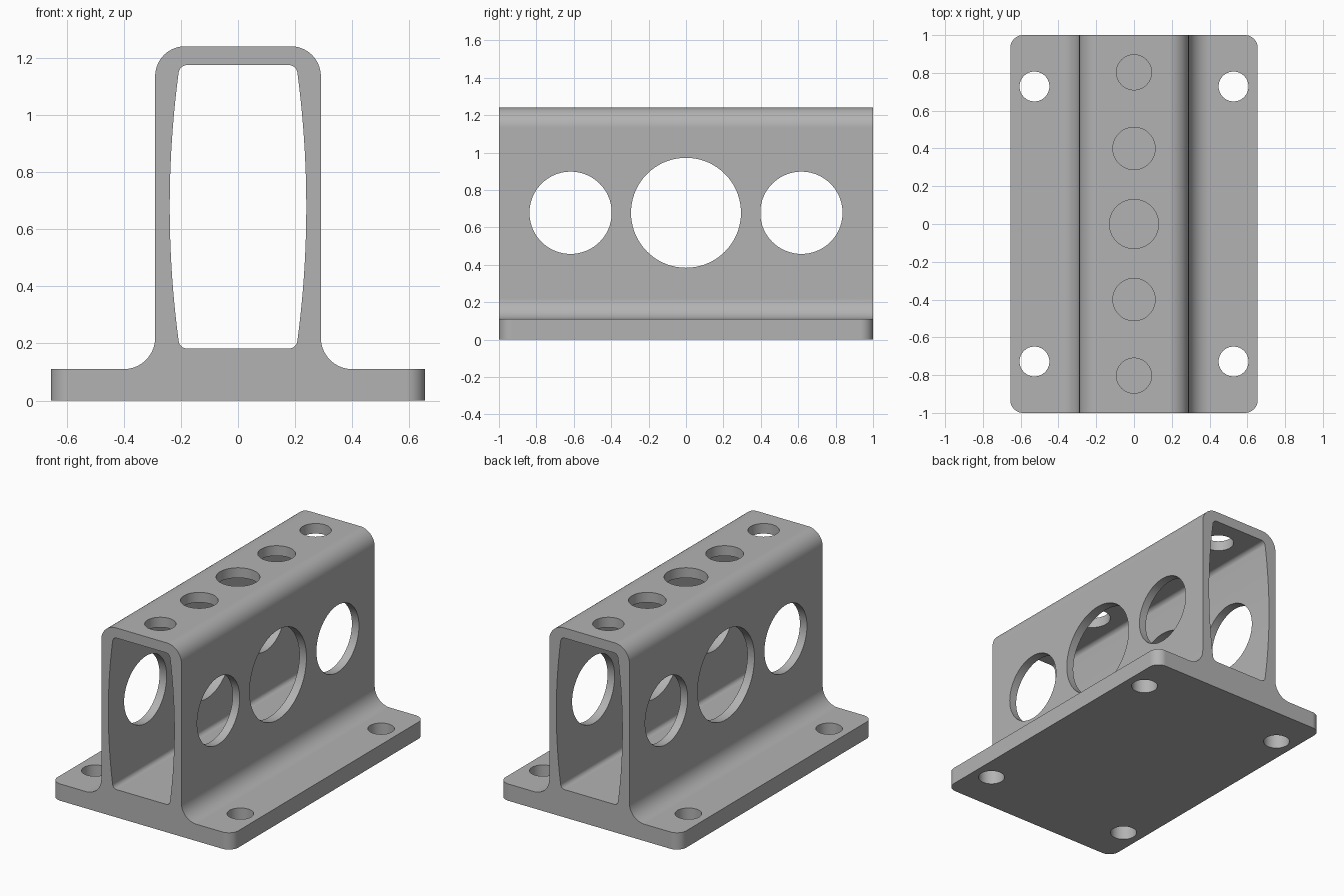
import bpy, bmesh
from math import sin, cos, radians, pi
from mathutils import Matrix

if "Cube" in bpy.data.objects:
    bpy.data.objects.remove(bpy.data.objects["Cube"])


def arc(cx, cz, r, a0, a1, n=14):
    """Points on an arc in the x/z plane, angles in degrees."""
    return [(cx + r * cos(radians(a0 + (a1 - a0) * i / n)),
             cz + r * sin(radians(a0 + (a1 - a0) * i / n))) for i in range(n + 1)]


def mirrored(half):
    """Close a right-hand half profile with its mirror image."""
    return half + [(-x, z) for x, z in reversed(half)]


def make_object(name, bm):
    bmesh.ops.recalc_face_normals(bm, faces=bm.faces)
    mesh = bpy.data.meshes.new(name)
    bm.to_mesh(mesh)
    bm.free()
    obj = bpy.data.objects.new(name, mesh)
    bpy.context.collection.objects.link(obj)
    return obj


def extrude_profile(points, half_len):
    """Extrude an x/z profile along y."""
    bm = bmesh.new()
    face = bm.faces.new([bm.verts.new((x, -half_len, z)) for x, z in points])
    moved = bmesh.ops.extrude_face_region(bm, geom=[face], use_keep_orig=True)["geom"]
    bmesh.ops.translate(bm, vec=(0, 2 * half_len, 0),
                        verts=[v for v in moved if isinstance(v, bmesh.types.BMVert)])
    return bm


def cylinder(name, centre, r, depth, along_x=False):
    bm = bmesh.new()
    mat = Matrix.Translation(centre)
    if along_x:
        mat = mat @ Matrix.Rotation(pi / 2, 4, 'Y')
    bmesh.ops.create_cone(bm, cap_ends=True, segments=72, radius1=r, radius2=r,
                          depth=depth, matrix=mat)
    return make_object(name, bm)


# Bracket body: flanged base, filleted walls, rounded top
W, WALL, TOP, FLANGE = 0.655, 0.29, 1.24, 0.11
half = [(W, 0), (W, FLANGE)]
half += arc(WALL + 0.11, FLANGE + 0.11, 0.11, 270, 180)
half += arc(WALL - 0.105, TOP - 0.105, 0.105, 0, 90)
bm = extrude_profile(mirrored(half), 1.0)
corners = [e for e in bm.edges
           if all(abs(v.co.x) > W - 0.001 for v in e.verts)
           and abs(e.verts[0].co.z - e.verts[1].co.z) > 0.05]
bmesh.ops.bevel(bm, geom=corners, offset=0.068, offset_type='OFFSET',
                segments=10, profile=0.5, affect='EDGES')
bracket = make_object("mounting_bracket", bm)

# Tunnel with gently bowed side walls
ZC, HALF_H, R = 0.678, 0.496, 0.03
corner = arc(0.178, ZC + HALF_H - R, R, 90, 7.6, 8)
ex, ez = corner[-1][0], corner[-1][1] - ZC
bulge = 0.239
side = []
for i in range(1, 20):
    t = 1 - 2 * i / 20
    side.append((bulge - (bulge - ex) * t * t, ZC + ez * t))
lower = [(x, 2 * ZC - z) for x, z in reversed(corner)]
cutters = [make_object("tunnel_cutter",
                       extrude_profile(mirrored(corner + side + lower), 1.2))]

# Side windows through both walls
for y, r in ((-0.617, 0.22), (0, 0.294), (0.617, 0.22)):
    cutters.append(cylinder("window_cutter", (0, y, ZC), r, 0.9, True))

# Row of holes in the top wall
for y, r in ((-0.803, 0.093), (-0.4, 0.112), (0, 0.13), (0.4, 0.112), (0.803, 0.093)):
    cutters.append(cylinder("top_hole_cutter", (0, y, TOP), r, 0.4))

# Bolt holes in the flanges
for x in (-0.527, 0.527):
    for y in (-0.728, 0.728):
        cutters.append(cylinder("bolt_hole_cutter", (x, y, 0.05), 0.079, 0.4))

# Cut everything out of the body
bpy.context.view_layer.objects.active = bracket
bracket.select_set(True)
for c in cutters:
    c.hide_render = True
    mod = bracket.modifiers.new("cut", 'BOOLEAN')
    mod.operation = 'DIFFERENCE'
    mod.solver = 'EXACT'
    mod.object = c
    bpy.ops.object.modifier_apply(modifier=mod.name)
    bpy.data.objects.remove(c)

# Plain grey finish, smooth fillets with crisp rims
grey = bpy.data.materials.new("plain_grey")
grey.diffuse_color = (0.45, 0.45, 0.45, 1)
grey.use_nodes = True
grey.node_tree.nodes["Principled BSDF"].inputs["Base Color"].default_value = grey.diffuse_color
bracket.data.materials.clear()
bracket.data.materials.append(grey)
bpy.ops.object.shade_smooth_by_angle(angle=radians(30))
weighted = bracket.modifiers.new("flat_walls", 'WEIGHTED_NORMAL')
weighted.keep_sharp = True
